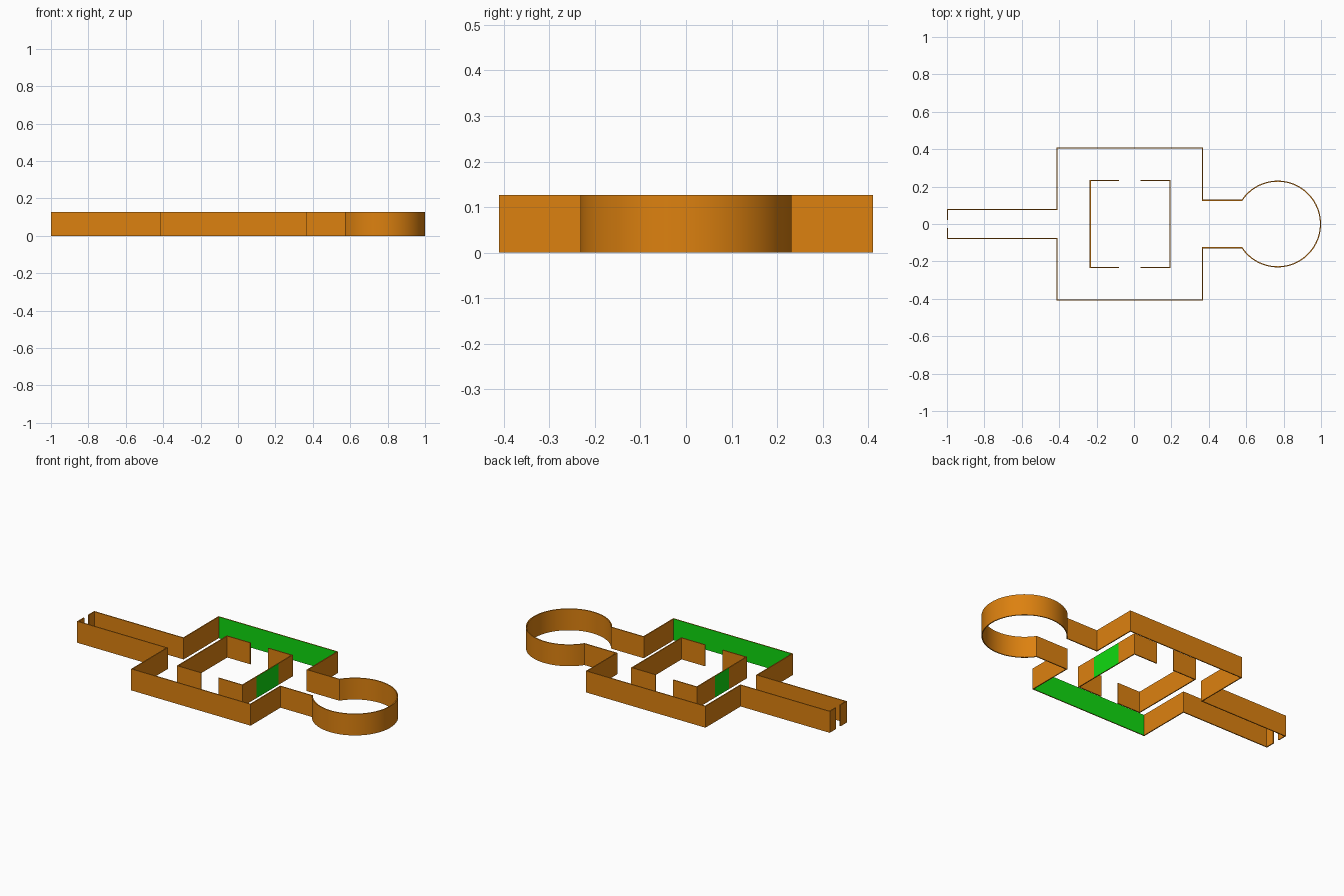
import bpy, bmesh, math

cube = bpy.data.objects.get("Cube")
if cube:
    bpy.data.objects.remove(cube, do_unlink=True)

HEIGHT = 0.127
THICK = 0.006


def material(name, rgb):
    mat = bpy.data.materials.new(name)
    mat.use_nodes = True
    mat.diffuse_color = (*rgb, 1)
    mat.node_tree.nodes["Principled BSDF"].inputs["Base Color"].default_value = (*rgb, 1)
    return mat


orange = material("orange wall", (0.72, 0.22, 0.005))
green = material("green panel", (0.005, 0.7, 0.005))


def wall(name, path, is_green):
    """Upright wall along a counter-clockwise path that marks its outer face."""
    bm = bmesh.new()
    low = [bm.verts.new((x, y, 0)) for x, y in path]
    high = [bm.verts.new((x, y, HEIGHT)) for x, y in path]
    for i in range(len(path) - 1):
        bm.faces.new((low[i], low[i + 1], high[i + 1], high[i]))
    mesh = bpy.data.meshes.new(name)
    bm.to_mesh(mesh)
    bm.free()
    obj = bpy.data.objects.new(name, mesh)
    bpy.context.collection.objects.link(obj)
    mesh.materials.append(orange)
    mesh.materials.append(green)

    # Thicken inwards with clean mitred corners
    bpy.ops.object.select_all(action="DESELECT")
    obj.select_set(True)
    bpy.context.view_layer.objects.active = obj
    mod = obj.modifiers.new("thickness", "SOLIDIFY")
    mod.thickness = THICK
    mod.offset = -1
    mod.use_even_offset = True
    bpy.ops.object.modifier_apply(modifier=mod.name)
    for face in obj.data.polygons:
        face.material_index = int(is_green(face.center, face.normal))
    bpy.ops.object.shade_smooth_by_angle(angle=math.radians(30))
    return obj


# Outer wall: lower half from the entrance slot to the neck, then the round chamber
half = [(-1, -0.022), (-1, -0.08), (-0.415, -0.08), (-0.415, -0.41),
        (0.37, -0.41), (0.37, -0.13)]
cx, radius, neck, steps = 0.768, 0.232, 0.13, 72
limit = math.pi - math.asin(neck / radius)
arc = []
for i in range(steps + 1):
    a = -limit + 2 * limit * i / steps
    arc.append((cx + radius * math.cos(a), radius * math.sin(a)))
mirrored = [(x, -y) for x, y in reversed(half)]
# Long front and back walls are green on the inside
wall("outer_wall", half + arc + mirrored,
     lambda c, n: abs(c.y) > 0.39 and n.y * c.y < -0.3)


# Inner room: two C-shaped walls, each with a green panel in the outer face
def room_side(name, x_gap, x_wall, panel):
    path = [(x_gap, -0.235), (x_wall, -0.235), (x_wall, -panel),
            (x_wall, panel), (x_wall, 0.235), (x_gap, 0.235)]
    if x_wall < 0:
        path.reverse()
    wall(name, path,
         lambda c, n: abs(c.y) < panel / 2 and n.x * x_wall > 0.1)


room_side("inner_room_left", 0.035, 0.195, 0.103)
room_side("inner_room_right", -0.08, -0.237, 0.065)
